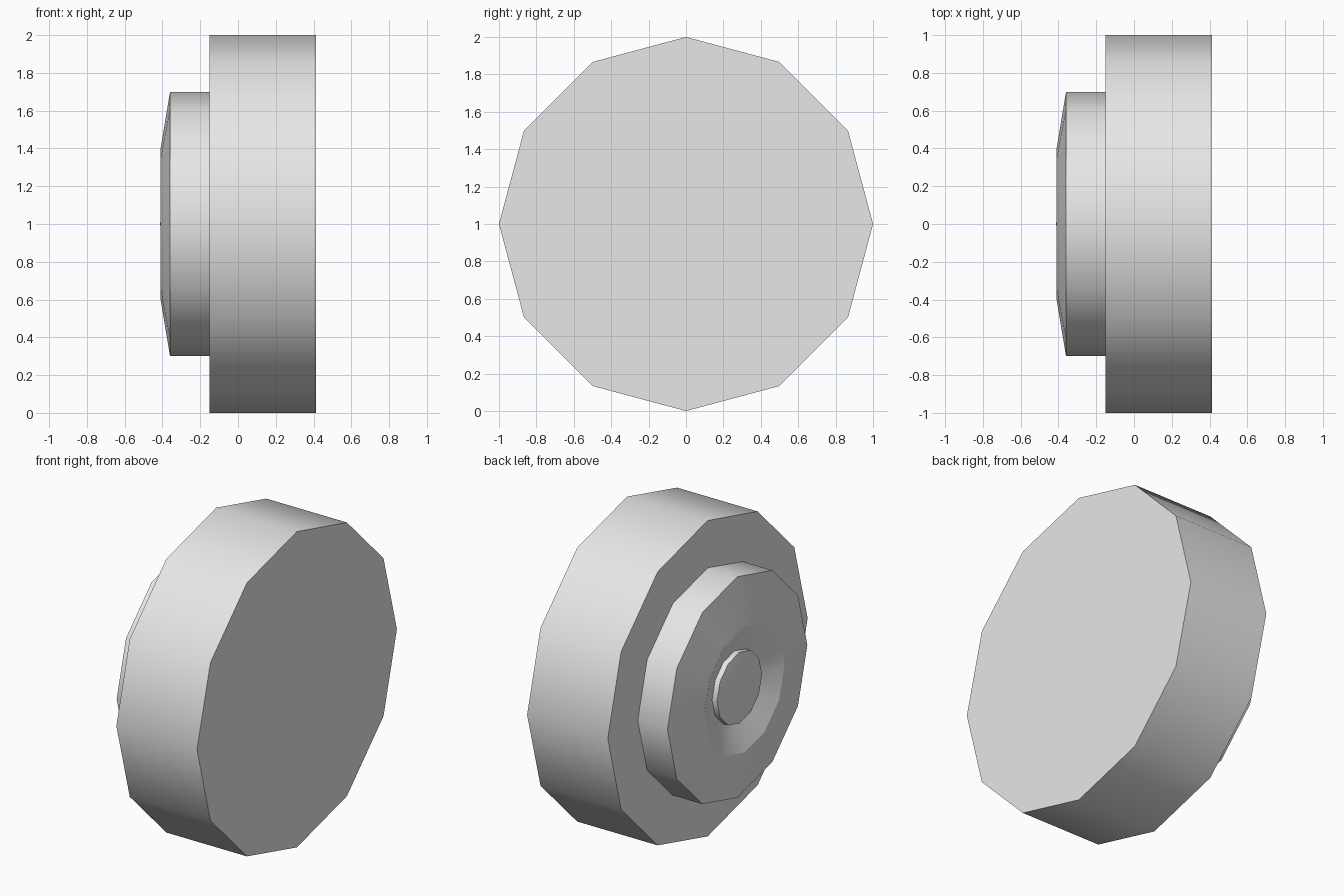
import bpy, bmesh, math

cube = bpy.data.objects.get("Cube")
if cube:
    bpy.data.objects.remove(cube, do_unlink=True)

SIDES = 12

grey = bpy.data.materials.new("light_grey")
grey.use_nodes = True
colour = (0.8, 0.8, 0.8, 1)
grey.diffuse_color = colour
grey.node_tree.nodes["Principled BSDF"].inputs["Base Color"].default_value = colour


def turned_part(name, profile):
    """Turn (x, radius) points, listed from +x to -x, around the wheel axle."""
    bm = bmesh.new()
    rings = []
    for x, r in profile:
        angles = [math.tau * k / SIDES for k in range(SIDES)]
        rings.append([bm.verts.new((x, r * math.sin(a), 1 + r * math.cos(a)))
                      for a in angles])
    for a, b in zip(rings, rings[1:]):
        for k in range(SIDES):
            n = (k + 1) % SIDES
            bm.faces.new((a[k], a[n], b[n], b[k]))
    # Close the centre points and join the flat discs
    bmesh.ops.remove_doubles(bm, verts=bm.verts[:], dist=1e-5)
    bmesh.ops.dissolve_limit(bm, angle_limit=math.radians(0.5),
                             verts=bm.verts[:], edges=bm.edges[:])
    mesh = bpy.data.meshes.new(name)
    bm.to_mesh(mesh)
    bm.free()
    mesh.materials.append(grey)
    obj = bpy.data.objects.new(name, mesh)
    bpy.context.collection.objects.link(obj)
    bpy.ops.object.select_all(action='DESELECT')
    obj.select_set(True)
    bpy.context.view_layer.objects.active = obj
    bpy.ops.object.shade_smooth_by_angle(angle=math.radians(31))
    return obj


# Wide tyre with flat discs on both sides
turned_part("tyre", [(0.413, 0), (0.413, 1), (-0.152, 1), (-0.152, 0)])

# Raised hub with a shallow sloping face and a dished centre
turned_part("hub", [(-0.152, 0.7), (-0.36, 0.7), (-0.41, 0.4), (-0.34, 0.225)])

# Small pointed cap in the middle of the dish
turned_part("hub_cap", [(-0.34, 0.225), (-0.375, 0.225), (-0.413, 0)])
